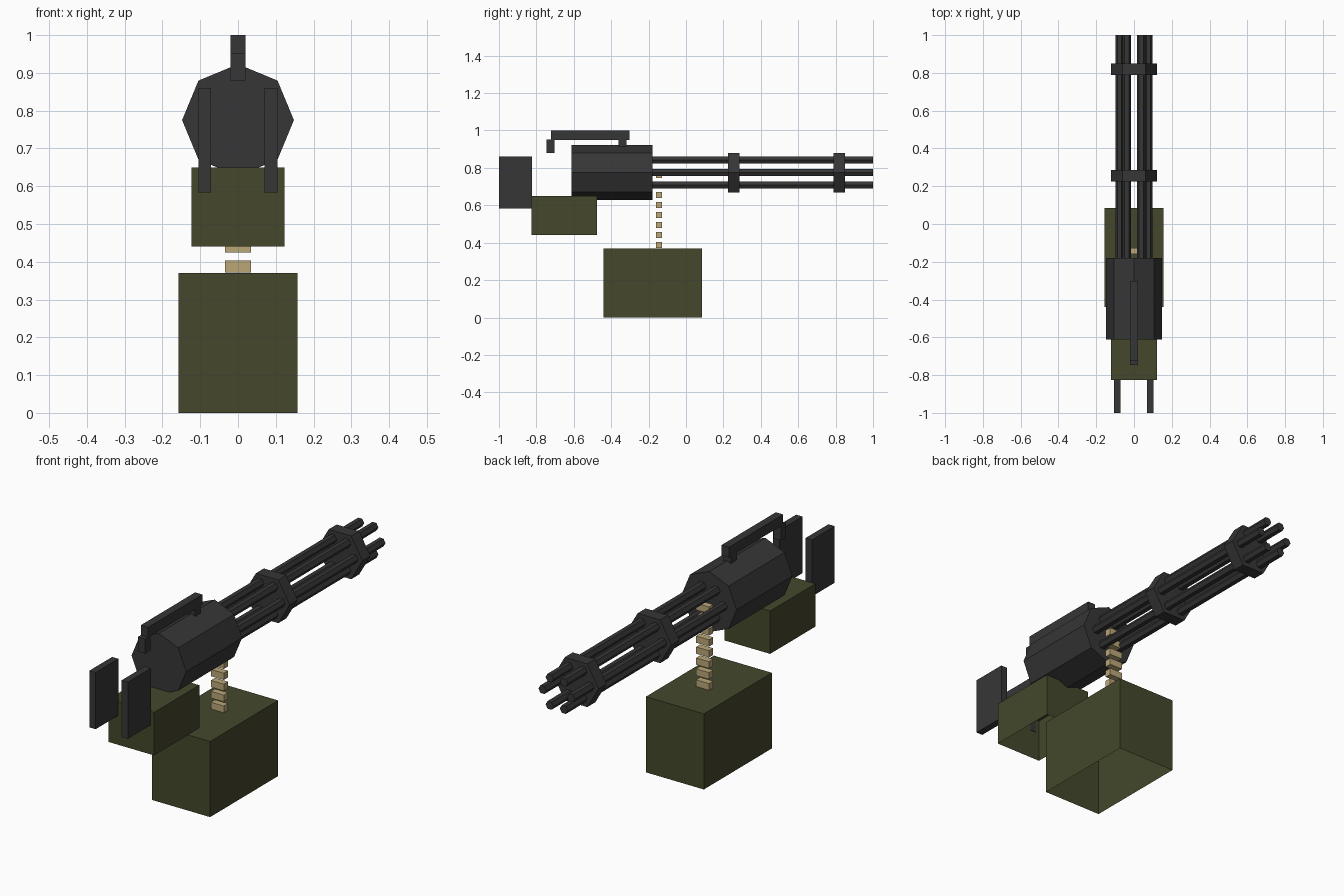
import bpy, bmesh, math
from mathutils import Matrix, Vector

if "Cube" in bpy.data.objects:
    bpy.data.objects.remove(bpy.data.objects["Cube"])


def material(name, rgb):
    m = bpy.data.materials.new(name)
    m.diffuse_color = (*rgb, 1)
    m.use_nodes = True
    m.node_tree.nodes["Principled BSDF"].inputs["Base Color"].default_value = m.diffuse_color
    return m


METAL = material("dark_metal", (0.037, 0.037, 0.037))
OLIVE = material("olive_green", (0.058, 0.064, 0.024))
BRASS = material("brass_tan", (0.50, 0.39, 0.19))


def finish(name, bm, mat):
    me = bpy.data.meshes.new(name)
    bm.to_mesh(me)
    bm.free()
    me.materials.append(mat)
    ob = bpy.data.objects.new(name, me)
    bpy.context.collection.objects.link(ob)
    return ob


def box(name, x, y, z, mat, open_bottom=False):
    """Box from (min, max) ranges on each axis."""
    bm = bmesh.new()
    bmesh.ops.create_cube(bm, size=1)
    for v in bm.verts:
        v.co = Vector([(a + b) / 2 + c * (b - a) for (a, b), c in zip((x, y, z), v.co)])
    if open_bottom:
        low = [f for f in bm.faces if f.normal.z < -0.9]
        bmesh.ops.delete(bm, geom=low, context='FACES_ONLY')
    return finish(name, bm, mat)


def tube(name, sides, radius, x, z, y0, y1, mat):
    """Prism along y with a corner pointing to +x."""
    bm = bmesh.new()
    ring = [bm.verts.new((x + radius * math.cos(math.tau * i / sides), y0,
                          z + radius * math.sin(math.tau * i / sides))) for i in range(sides)]
    face = bm.faces.new(ring)
    new = bmesh.ops.extrude_face_region(bm, geom=[face], use_keep_orig=True)["geom"]
    bmesh.ops.translate(bm, vec=(0, y1 - y0, 0),
                        verts=[g for g in new if isinstance(g, bmesh.types.BMVert)])
    bmesh.ops.recalc_face_normals(bm, faces=bm.faces)
    return finish(name, bm, mat)


AXIS_Z = 0.775

# Octagonal body
tube("body", 8, 0.148, 0, AXIS_Z, -0.612, -0.18, METAL)

# Six barrels in a ring, held by two clamps
for i in range(6):
    a = math.tau * i / 6
    tube(f"barrel_{i + 1}", 6, 0.0215, 0.077 * math.cos(a),
         AXIS_Z + 0.077 * math.sin(a), -0.19, 1.0, METAL)
for name, y in (("rear_clamp", 0.225), ("front_clamp", 0.788)):
    tube(name, 6, 0.122, 0, AXIS_Z, y, y + 0.062, METAL)

# Carry handle
box("handle_bar", (-0.02, 0.02), (-0.723, -0.303), (0.95, 1.0), METAL)
box("handle_front_post", (-0.02, 0.02), (-0.36, -0.318), (0.88, 0.951), METAL)
box("handle_rear_post", (-0.02, 0.02), (-0.746, -0.704), (0.88, 0.951), METAL)

# Rear grip plates
for side, x in (("left", (-0.105, -0.071)), ("right", (0.07, 0.104))):
    box(f"{side}_grip", x, (-1.0, -0.823), (0.583, 0.86), METAL)

# Motor housing and ammunition box, both open underneath
box("motor_housing", (-0.123, 0.123), (-0.825, -0.475), (0.44, 0.65), OLIVE, True)
box("ammo_box", (-0.157, 0.157), (-0.44, 0.086), (0, 0.37), OLIVE, True)

# Feed belt links
for i in range(8):
    z = 0.371 + 0.0535 * i
    box(f"belt_link_{i + 1}", (-0.035, 0.035), (-0.16, -0.128), (z, z + 0.033), BRASS)
